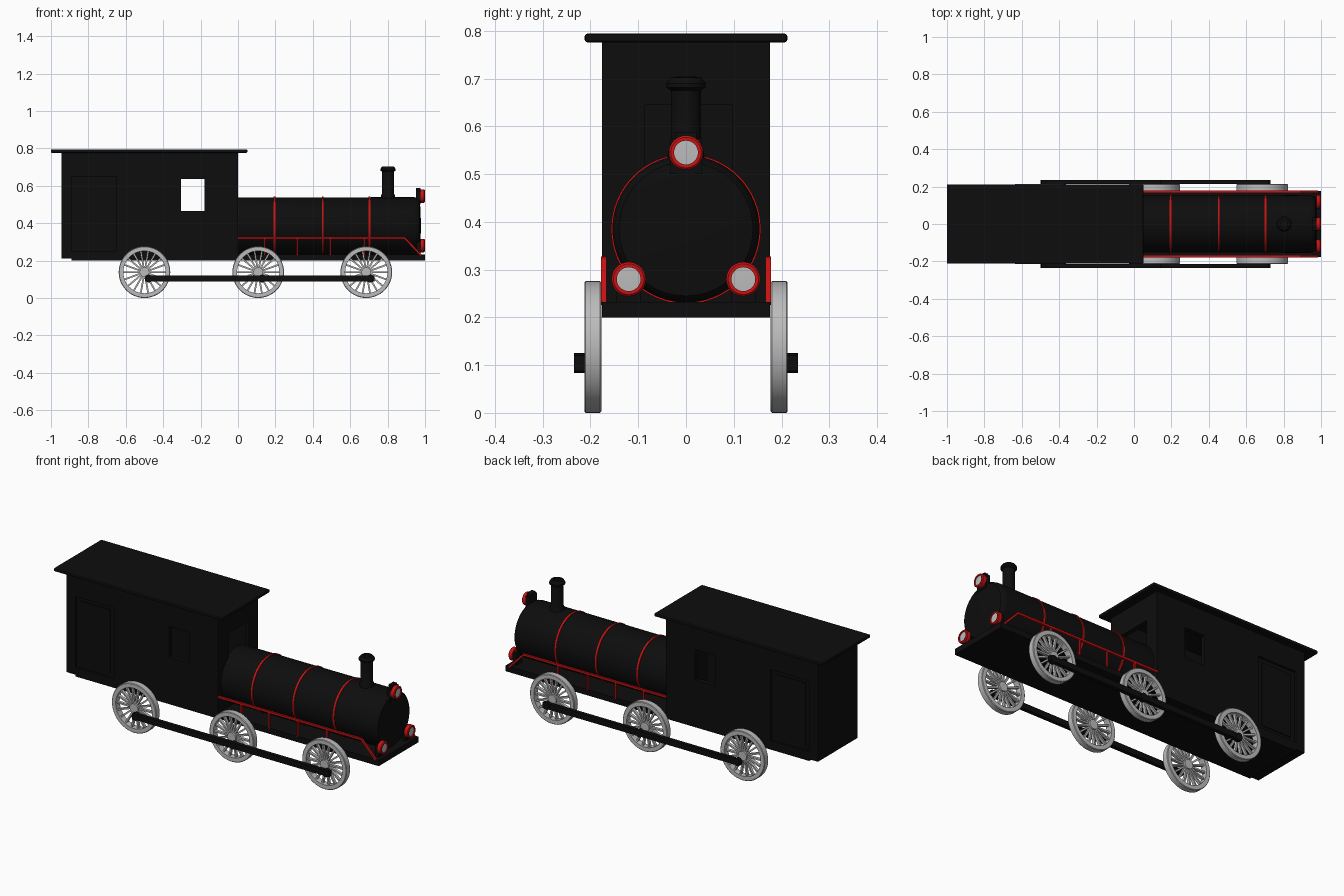
import bpy, bmesh, math
from mathutils import Matrix, Vector

if "Cube" in bpy.data.objects:
    bpy.data.objects.remove(bpy.data.objects["Cube"])


def mat(name, c):
    m = bpy.data.materials.new(name)
    m.diffuse_color = (*c, 1)
    m.use_nodes = True
    m.node_tree.nodes["Principled BSDF"].inputs["Base Color"].default_value = m.diffuse_color
    return m


BLACK = mat("black paint", (0.004, 0.004, 0.004))
RED = mat("red trim", (0.6, 0.006, 0.006))
GREY = mat("light grey metal", (0.5, 0.5, 0.5))


def finish(bm, name, m, smooth=False):
    bmesh.ops.recalc_face_normals(bm, faces=bm.faces)
    me = bpy.data.meshes.new(name)
    bm.to_mesh(me)
    bm.free()
    ob = bpy.data.objects.new(name, me)
    bpy.context.collection.objects.link(ob)
    me.materials.append(m)
    if smooth:
        bpy.ops.object.select_all(action='DESELECT')
        ob.select_set(True)
        bpy.context.view_layer.objects.active = ob
        bpy.ops.object.shade_smooth_by_angle(angle=math.radians(35))
    return ob


def add_box(bm, x, y, z, rot=None):
    """Box between the (low, high) pairs x, y, z."""
    size = Matrix.Diagonal((x[1] - x[0], y[1] - y[0], z[1] - z[0], 1))
    mid = Matrix.Translation([sum(p) / 2 for p in (x, y, z)])
    bmesh.ops.create_cube(bm, size=1, matrix=(rot or Matrix()) @ mid @ size)


def box(name, m, x, y, z):
    bm = bmesh.new()
    add_box(bm, x, y, z)
    return finish(bm, name, m)


def add_lathe(bm, profile, axis, at, seg=48, closed=False):
    """Revolve (radius, distance) points round an axis through 'at'."""
    i = 'XYZ'.index(axis)
    pts = []
    for r, d in profile:
        p = [0, 0, 0]
        p[i], p[(i + 1) % 3] = d, r
        pts.append(bm.verts.new(Vector(p) + Vector(at)))
    n = len(pts)
    edges = [bm.edges.new((pts[k], pts[(k + 1) % n])) for k in range(n if closed else n - 1)]
    ax = [0, 0, 0]
    ax[i] = 1
    bmesh.ops.spin(bm, geom=pts + edges, cent=at, axis=ax, angle=math.tau, steps=seg)
    bmesh.ops.remove_doubles(bm, verts=bm.verts, dist=1e-5)


def lathe(name, m, profile, axis, at, seg=48, closed=False):
    bm = bmesh.new()
    add_lathe(bm, profile, axis, at, seg, closed)
    return finish(bm, name, m, True)


def cut(ob, *cutters):
    for c in cutters:
        c.hide_render = True
        md = ob.modifiers.new("cut", 'BOOLEAN')
        md.object, md.operation, md.solver = c, 'DIFFERENCE', 'EXACT'
        bpy.context.view_layer.objects.active = ob
        bpy.ops.object.modifier_apply(modifier=md.name)
        bpy.data.objects.remove(c)


# chassis and cab
box("chassis", BLACK, (-0.89, 1.0), (-0.176, 0.176), (0.2, 0.232))
cab = box("cab", BLACK, (-0.945, 0.0), (-0.176, 0.176), (0.21, 0.78))
cut(cab,
    box("cab_hollow", BLACK, (-0.92, -0.025), (-0.151, 0.151), (0.235, 0.76)),
    box("side_window_cutter", BLACK, (-0.305, -0.18), (-0.3, 0.3), (0.465, 0.637)),
    box("front_window_cutter", BLACK, (-0.1, 0.1), (-0.086, 0.096), (0.465, 0.645)))
for s in (-1, 1):
    ys = sorted((s * 0.164, s * 0.3))
    cut(cab, box("door_cutter", BLACK, (-0.89, -0.65), ys, (0.25, 0.65)))
    box("door_panel", BLACK, (-0.862, -0.678), sorted((s * 0.16, s * 0.169)), (0.272, 0.628))
roof = box("cab_roof", BLACK, (-1.0, 0.05), (-0.212, 0.212), (0.776, 0.794))
bv = roof.modifiers.new("rounded edge", 'BEVEL')
bv.width, bv.segments = 0.005, 2

# boiler with red bands
BZ = 0.385
lathe("boiler", BLACK, [(0, -0.01), (0.152, -0.01), (0.154, 0.94), (0.15, 0.96),
                        (0.14, 0.97), (0.09, 0.976), (0, 0.978)], 'X', (0, 0, BZ), 64)
for x in (0.195, 0.453, 0.704):
    lathe("boiler_band", RED, [(0.15, -0.005), (0.157, -0.005), (0.157, 0.005), (0.15, 0.005)],
          'X', (x, 0, BZ), 64, True)

# chimney
lathe("chimney", BLACK, [(0, 0.5), (0.04, 0.5), (0.038, 0.545), (0.032, 0.56), (0.031, 0.675),
                         (0.041, 0.681), (0.041, 0.69), (0.032, 0.702), (0.02, 0.704),
                         (0.02, 0.66), (0, 0.66)], 'Z', (0.802, 0, 0), 32)

# headlamps
for y, z in ((0, 0.545), (-0.12, 0.28), (0.12, 0.28)):
    lathe("lamp_ring", RED, [(0.025, -0.024), (0.036, -0.024), (0.036, -0.004), (0.032, 0),
                             (0.025, 0)], 'X', (0.999, y, z), 32, True)
    lathe("lamp_glass", GREY, [(0, -0.02), (0.026, -0.02), (0.026, -0.005), (0, -0.004)],
          'X', (0.999, y, z), 32)
box("top_lamp_bracket", BLACK, (0.952, 0.976), (-0.034, 0.034), (0.5, 0.575))
box("top_lamp_hood", BLACK, (0.952, 0.976), (-0.022, 0.022), (0.575, 0.588))
for s in (-1, 1):
    box("lower_lamp_bracket", BLACK, (0.955, 0.977), sorted((s * 0.095, s * 0.145)), (0.225, 0.3))

# red side rails with posts
for s in (-1, 1):
    y = sorted((s * 0.166, s * 0.178))
    bm = bmesh.new()
    add_box(bm, (0, 0.893), y, (0.316, 0.327))
    slope = Matrix.Translation((0.89, 0, 0.321)) @ Matrix.Rotation(math.radians(46), 4, 'Y')
    add_box(bm, (0, 0.128), y, (-0.005, 0.005), slope)
    for x in (0.142, 0.316, 0.492, 0.675):
        add_box(bm, (x - 0.004, x + 0.004), y, (0.23, 0.318))
    finish(bm, "side_rail", RED)

# spoked wheels and coupling rods
WR, SPOKES = 0.138, 18
for s in (-1, 1):
    for x in (-0.5, 0.108, 0.686):
        at = (x, s * 0.195, WR)
        bm = bmesh.new()
        add_lathe(bm, [(0.113, -0.018), (WR - 0.003, -0.018), (WR, -0.015), (WR, 0.015),
                       (WR - 0.003, 0.018), (0.113, 0.018)], 'Y', at, 48, True)
        add_lathe(bm, [(0, -0.018), (0.026, -0.018), (0.026, 0.018), (0, 0.018)], 'Y', at, 24)
        for k in range(SPOKES):
            turn = Matrix.Translation(at) @ Matrix.Rotation(math.tau * k / SPOKES, 4, 'Y')
            add_box(bm, (0.02, 0.116), (-0.008, 0.008), (-0.0045, 0.0045), turn)
        finish(bm, "wheel", GREY, True)
        lathe("rod_pin", BLACK, [(0, -0.012), (0.021, -0.012), (0.021, 0.012), (0, 0.012)],
              'Y', (x + 0.022, s * 0.223, 0.104), 20)
    box("coupling_rod", BLACK, (-0.495, 0.73), sorted((s * 0.213, s * 0.234)), (0.088, 0.12))
